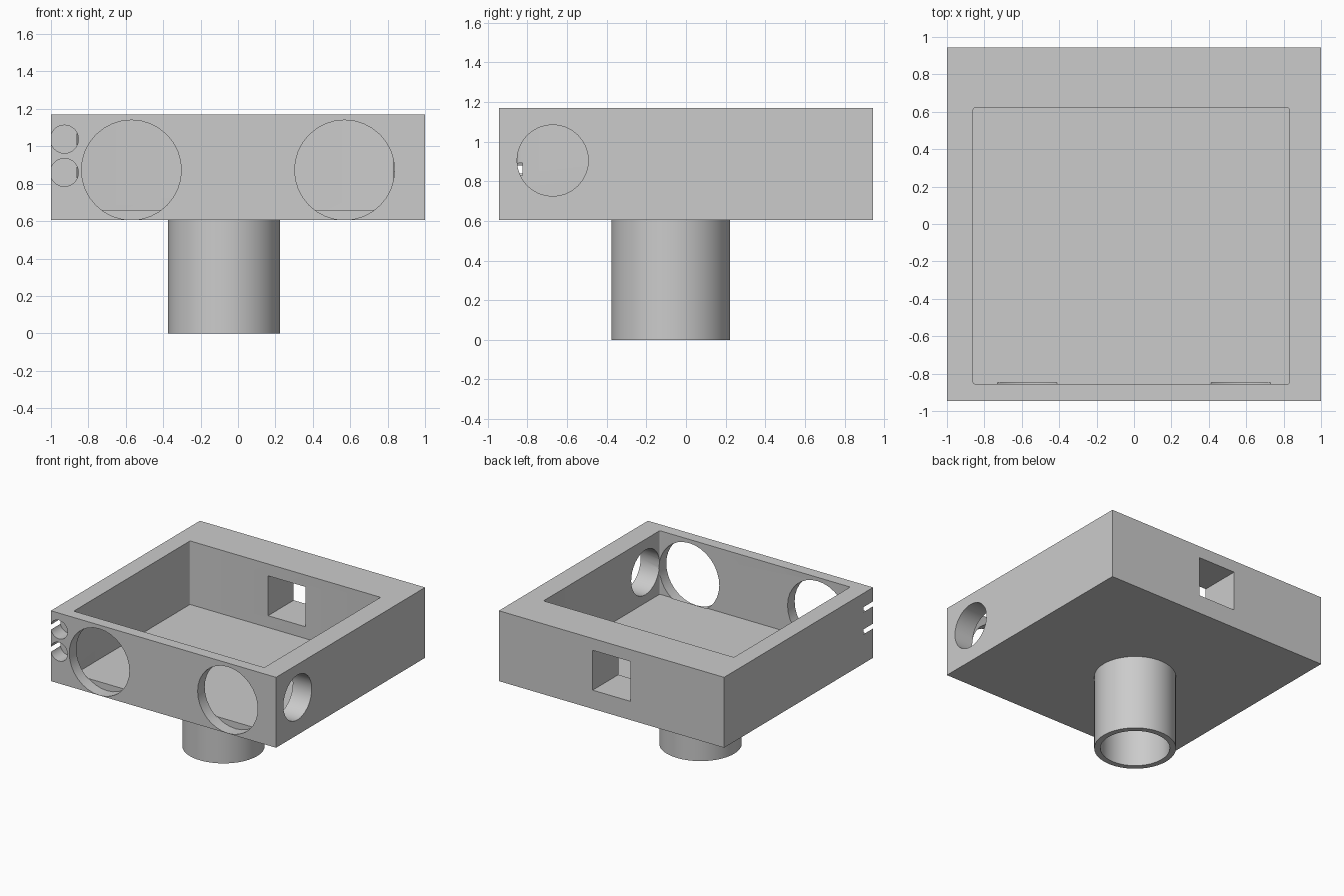
import bpy
import bmesh
from math import radians
from mathutils import Matrix, Vector

if "Cube" in bpy.data.objects:
    bpy.data.objects.remove(bpy.data.objects["Cube"])

grey = bpy.data.materials.new("plain grey")
grey.use_nodes = True
grey.diffuse_color = (0.6, 0.6, 0.6, 1)
grey.node_tree.nodes["Principled BSDF"].inputs["Base Color"].default_value = (0.6, 0.6, 0.6, 1)


def finish(name, bm):
    mesh = bpy.data.meshes.new(name)
    bm.to_mesh(mesh)
    bm.free()
    mesh.materials.append(grey)
    obj = bpy.data.objects.new(name, mesh)
    bpy.context.collection.objects.link(obj)
    return obj


def box(name, low, high, corner=0):
    """Box between two corners, with optional rounded upright edges."""
    low, high = Vector(low), Vector(high)
    bm = bmesh.new()
    bmesh.ops.create_cube(bm, size=1)
    bmesh.ops.scale(bm, vec=high - low, verts=bm.verts)
    bmesh.ops.translate(bm, vec=(low + high) / 2, verts=bm.verts)
    if corner:
        upright = [e for e in bm.edges if abs(e.verts[0].co.z - e.verts[1].co.z) > 0.01]
        bmesh.ops.bevel(bm, geom=upright, offset=corner, segments=4,
                        profile=0.5, affect='EDGES')
    return finish(name, bm)


def rod(name, start, end, radius, sides=32):
    """Cylinder running from start to end."""
    start, end = Vector(start), Vector(end)
    axis = end - start
    turn = axis.to_track_quat('Z', 'Y').to_matrix().to_4x4()
    bm = bmesh.new()
    bmesh.ops.create_cone(bm, cap_ends=True, segments=sides, radius1=radius,
                          radius2=radius, depth=axis.length,
                          matrix=Matrix.Translation((start + end) / 2) @ turn)
    return finish(name, bm)


def carve(target, cutter):
    """Subtract the cutter for good and throw it away."""
    cutter.hide_render = True
    mod = target.modifiers.new("cut", 'BOOLEAN')
    mod.operation = 'DIFFERENCE'
    mod.solver = 'EXACT'
    mod.object = cutter
    bpy.context.view_layer.objects.active = target
    bpy.ops.object.modifier_apply(modifier=mod.name)
    bpy.data.objects.remove(cutter)


def smooth(obj):
    bpy.ops.object.select_all(action='DESELECT')
    obj.select_set(True)
    bpy.context.view_layer.objects.active = obj
    bpy.ops.object.shade_smooth_by_angle(angle=radians(30))


# Open tray with thick rear wall
tray = box("tray", (-1, -0.945, 0.605), (1, 0.945, 1.17))
carve(tray, box("cavity", (-0.86, -0.855, 0.66), (0.832, 0.62, 1.4), corner=0.01))

# Two large round windows in the front wall, nicking the floor
for side in (-1, 1):
    x = side * 0.57
    carve(tray, rod("window_cutter", (x, -1.1, 0.873), (x, -0.848, 0.873), 0.267))

# Two small blind sockets at the front corner
for z in (0.86, 1.038):
    carve(tray, rod("socket_cutter", (-0.928, -1.1, z), (-0.928, -0.825, z), 0.075))

# Round port in the side wall
carve(tray, rod("port_cutter", (0.75, -0.673, 0.905), (1.1, -0.673, 0.905), 0.18))

# Square opening through the rear wall
carve(tray, box("rear_cutter", (-0.167, 0.5, 0.755), (0.167, 1.1, 1.075)))
smooth(tray)

# Hollow stem under the tray
stem = rod("stem", (-0.075, -0.077, 0), (-0.075, -0.077, 0.605), 0.3, sides=64)
carve(stem, rod("bore_cutter", (-0.075, -0.077, -0.1), (-0.075, -0.077, 0.7), 0.255, sides=64))
smooth(stem)
